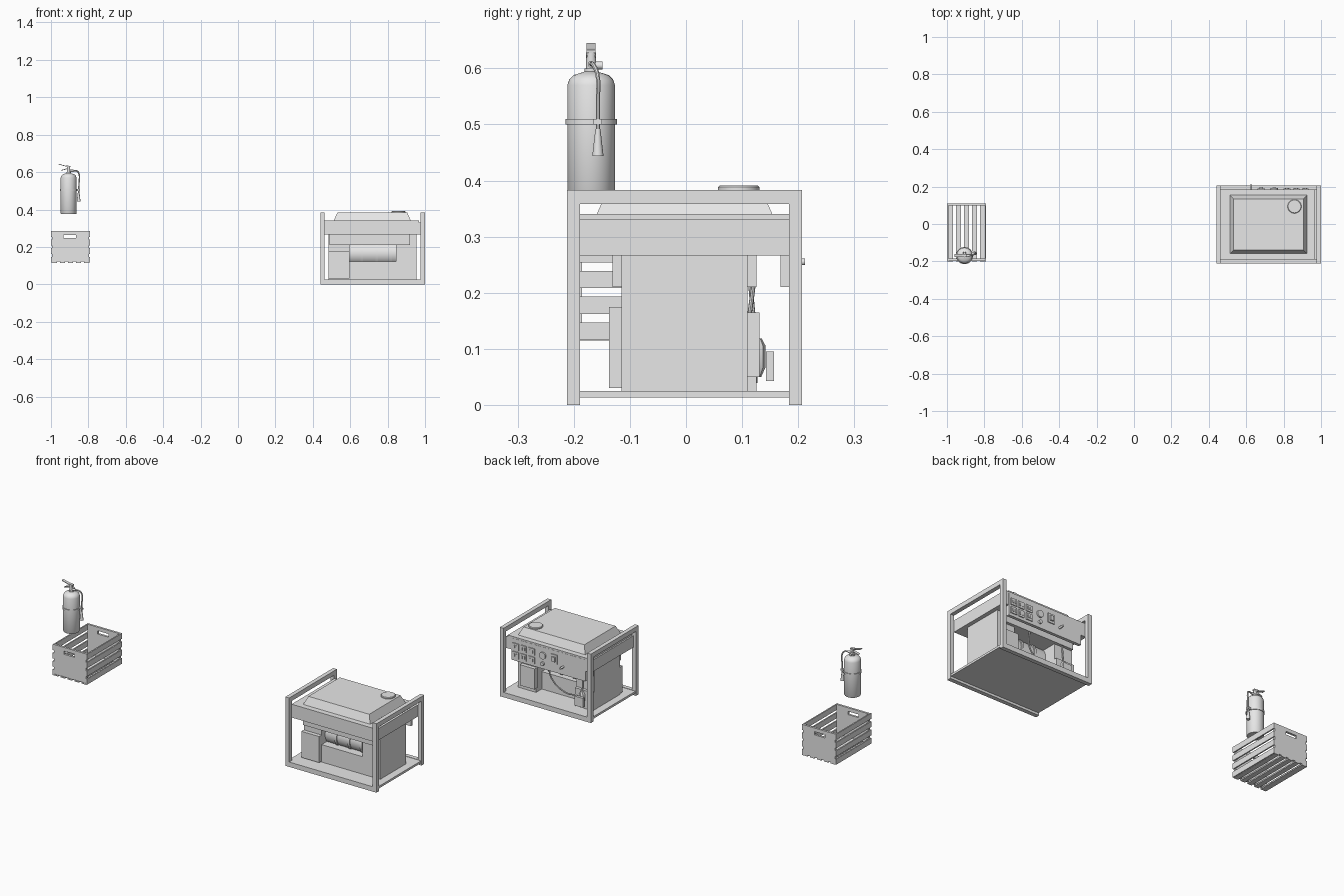
import bpy, bmesh, math
from mathutils import Vector, Matrix

cube = bpy.data.objects.get("Cube")
if cube:
    bpy.data.objects.remove(cube, do_unlink=True)

grey = bpy.data.materials.new("plain_grey")
grey.use_nodes = True
grey.diffuse_color = (0.8, 0.8, 0.8, 1)
grey.node_tree.nodes["Principled BSDF"].inputs["Base Color"].default_value = (0.8, 0.8, 0.8, 1)


def finish(name, bm):
    bmesh.ops.recalc_face_normals(bm, faces=bm.faces)
    mesh = bpy.data.meshes.new(name)
    bm.to_mesh(mesh)
    bm.free()
    mesh.materials.append(grey)
    ob = bpy.data.objects.new(name, mesh)
    bpy.context.collection.objects.link(ob)
    return ob


def activate(ob):
    bpy.ops.object.select_all(action='DESELECT')
    ob.select_set(True)
    bpy.context.view_layer.objects.active = ob


def smooth(ob):
    activate(ob)
    bpy.ops.object.shade_smooth_by_angle(angle=math.radians(35))
    return ob


def box(name, x, y, z, taper=0):
    """Box from ranges; taper pulls the top edges inwards."""
    bm = bmesh.new()
    bmesh.ops.create_cube(bm, size=1)
    for v in bm.verts:
        t = taper if v.co.z > 0 else 0
        v.co = [(a + b) / 2 + math.copysign((b - a) / 2 - s, c)
                for (a, b), s, c in zip((x, y, z), (t, t, 0), v.co)]
    return finish(name, bm)


def lathe(name, profile, centre, axis='Z', sides=32):
    """Revolve (radius, height) points about an axis through centre."""
    bm = bmesh.new()
    verts = [bm.verts.new((r, 0, h)) for r, h in profile]
    edges = [bm.edges.new(p) for p in zip(verts, verts[1:])]
    bmesh.ops.spin(bm, geom=verts + edges, axis=(0, 0, 1), cent=(0, 0, 0),
                   angle=math.tau, steps=sides)
    bmesh.ops.remove_doubles(bm, verts=bm.verts, dist=1e-5)
    turn = {'Z': Matrix(), 'X': Matrix.Rotation(math.pi / 2, 4, 'Y'),
            'Y': Matrix.Rotation(-math.pi / 2, 4, 'X')}[axis]
    bm.transform(Matrix.Translation(centre) @ turn)
    return smooth(finish(name, bm))


def disc(name, r, h, centre, axis='Z', sides=32):
    return lathe(name, [(0, 0), (r, 0), (r, h), (0, h)], centre, axis, sides)


def tube(name, points, radius):
    curve = bpy.data.curves.new(name, 'CURVE')
    curve.dimensions = '3D'
    curve.bevel_depth = radius
    curve.bevel_resolution = 2
    curve.resolution_u = 6
    curve.use_fill_caps = True
    sp = curve.splines.new('BEZIER')
    sp.bezier_points.add(len(points) - 1)
    for bp, p in zip(sp.bezier_points, points):
        bp.co = p
        bp.handle_left_type = bp.handle_right_type = 'AUTO'
    curve.materials.append(grey)
    ob = bpy.data.objects.new(name, curve)
    bpy.context.collection.objects.link(ob)
    activate(ob)
    bpy.ops.object.convert(target='MESH')
    return smooth(bpy.context.object)


def cut(ob, cutter):
    mod = ob.modifiers.new("cut", 'BOOLEAN')
    mod.operation = 'DIFFERENCE'
    mod.solver = 'EXACT'
    mod.object = cutter
    cutter.hide_render = True
    activate(ob)
    bpy.ops.object.modifier_apply(modifier=mod.name)
    bpy.data.objects.remove(cutter, do_unlink=True)


# Crate: two end boards with hand slots, side slats and floor slats
for end, y in (("front", -0.197), ("back", 0.098)):
    board = box(f"crate_{end}_board", (-0.994, -0.796), (y, y + 0.012), (0.121, 0.285))
    cut(board, box("slot_cutter", (-0.932, -0.866), (y - 0.02, y + 0.03), (0.247, 0.265)))
for i in range(4):
    z = 0.116 + i * 0.0460
    for side, x in (("right", -1.0), ("left", -0.797)):
        box(f"crate_{side}_slat", (x, x + 0.007), (-0.2, 0.11), (z, z + 0.031))
for i in range(5):
    x = -0.994 + i * 0.0427
    box("crate_floor_slat", (x, x + 0.027), (-0.2, 0.11), (0.115, 0.122))

# Fire extinguisher: tank, strap, valve, levers, hose and nozzle
ex, ey = -0.906, -0.169
lathe("extinguisher_tank",
      [(0, 0.375), (0.04, 0.375), (0.0425, 0.379), (0.0425, 0.570), (0.039, 0.58),
       (0.031, 0.588), (0.018, 0.592), (0.012, 0.594), (0.012, 0.6), (0, 0.6)], (ex, ey, 0), sides=40)
lathe("extinguisher_strap",
      [(0.042, 0.5), (0.046, 0.5), (0.046, 0.51), (0.042, 0.51), (0.042, 0.5)], (ex, ey, 0), sides=40)
box("strap_clip", (ex + 0.043, ex + 0.06), (-0.165, -0.15), (0.5, 0.51))
disc("valve_body", 0.009, 0.03, (ex, ey, 0.598), sides=16)
disc("valve_outlet", 0.006, 0.026, (ex, ey, 0.607), 'X', 12)
disc("pressure_gauge", 0.007, 0.014, (ex, ey + 0.006, 0.605), 'Y', 16)


def lever(name, a, b, thick):
    d = Vector((b[0] - a[0], 0, b[1] - a[1]))
    ob = box(name, (0, d.length), (-0.008, 0.008), (-thick, thick))
    ob.matrix_world = (Matrix.Translation((a[0], ey, a[1]))
                       @ Matrix.Rotation(-math.atan2(d.z, d.x), 4, 'Y'))


lever("upper_lever", (-0.960, 0.643), (-0.918, 0.631), 0.002)
lever("upper_lever_arm", (-0.919, 0.632), (-0.895, 0.630), 0.003)
lever("lower_lever", (-0.945, 0.609), (-0.9, 0.622), 0.002)
tube("hose", [(ex + 0.02, ey, 0.607), (-0.862, -0.165, 0.606), (-0.85, -0.158, 0.59),
              (-0.85, -0.157, 0.54), (-0.852, -0.157, 0.49)], 0.004)
lathe("nozzle", [(0, 0.444), (0.01, 0.444), (0.0045, 0.492), (0, 0.492)], (-0.852, -0.157, 0), sides=20)

# Generator frame: two end hoops, long bottom rails, floor plate
X0, X1, Y0, Y1, TOP = 0.44, 1.0, -0.212, 0.207, 0.383
W = 0.023
for side, x in (("right", X0), ("left", X1 - W)):
    for end, y in (("front", Y0), ("back", Y1 - W)):
        box(f"{side}_{end}_post", (x, x + W), (y, y + W), (0, TOP))
    box(f"{side}_top_bar", (x, x + W), (Y0 + W, Y1 - W), (0.358, TOP))
for end, y in (("front", Y0), ("back", Y1 - W)):
    box(f"{end}_bottom_rail", (X0 + W, X1 - W), (y, y + W), (0, 0.027))
box("floor_plate", (X0 + 0.003, X1 - 0.003), (Y0 + W, Y1 - W), (0.013, 0.025))

# Fuel tank: skirt, flange, sloping top and cap
box("tank_skirt", (0.455, 0.977), (-0.19, 0.184), (0.266, 0.331))
box("tank_flange", (0.463, 0.967), (-0.19, 0.184), (0.331, 0.340))
box("tank_top", (0.512, 0.924), (-0.159, 0.154), (0.340, TOP), 0.019)
lathe("tank_cap", [(0, 0.382), (0.037, 0.382), (0.037, 0.388), (0.034, 0.391), (0, 0.391)],
      (0.858, 0.094, 0))

# Engine: end housings, lower crankcase, upper shroud and ribbed barrel
box("end_housing", (0.845, 0.955), (-0.115, 0.11), (0.025, 0.267))
box("crankcase", (0.59, 0.85), (-0.115, 0.06), (0.025, 0.122))
box("side_housing", (0.485, 0.595), (-0.115, 0.11), (0.025, 0.267))
box("front_box", (0.485, 0.595), (-0.137, -0.11), (0.03, 0.175))
box("upper_shroud", (0.49, 0.92), (-0.131, 0.126), (0.21, 0.267))
disc("alternator_barrel", 0.065, 0.26, (0.59, -0.02, 0.165), 'X')
for x in (0.655, 0.735, 0.81):
    disc("barrel_ring", 0.07, 0.014, (x, -0.02, 0.165), 'X')

# Rear engine fittings: exhaust box, pump unit, fuel lines
box("exhaust_box", (0.84, 0.93), (0.105, 0.131), (0.05, 0.165))
box("rear_cover", (0.485, 0.595), (0.105, 0.126), (0.025, 0.125))
lathe("pump_body", [(0, 0.05), (0.008, 0.05), (0.016, 0.068), (0.016, 0.105), (0.009, 0.118), (0, 0.118)],
      (0.55, 0.126, 0), sides=8)
box("pump_cover", (0.525, 0.575), (0.143, 0.157), (0.043, 0.095))
disc("pump_drain", 0.004, 0.014, (0.55, 0.123, 0.039), sides=12)
tube("fuel_line", [(0.55, 0.115, 0.212), (0.55, 0.12, 0.16), (0.55, 0.126, 0.115)], 0.004)
tube("drooping_cable", [(0.76, 0.12, 0.212), (0.75, 0.11, 0.13), (0.67, 0.11, 0.075),
                        (0.58, 0.125, 0.085)], 0.004)

# Rear control panel: sockets, dial, switch and choke knob
box("control_panel", (0.49, 0.945), (0.168, 0.185), (0.21, 0.331))
for x in (0.915, 0.868, 0.818):
    for z in (0.243, 0.29):
        box("socket_plate", (x - 0.018, x + 0.018), (0.184, 0.19), (z - 0.018, z + 0.018))
        for dx in (-0.007, 0.007):
            box("socket_pin", (x + dx - 0.003, x + dx + 0.003), (0.189, 0.193), (z - 0.008, z + 0.008))
disc("meter_dial", 0.019, 0.009, (0.75, 0.184, 0.285), 'Y')
disc("earth_terminal", 0.01, 0.012, (0.75, 0.184, 0.24), 'Y', 16)
box("switch_plate", (0.66, 0.70), (0.184, 0.19), (0.26, 0.31))
box("rocker_switch", (0.67, 0.69), (0.189, 0.197), (0.272, 0.298))
disc("choke_knob", 0.006, 0.028, (0.625, 0.184, 0.255), 'Y', 16)
